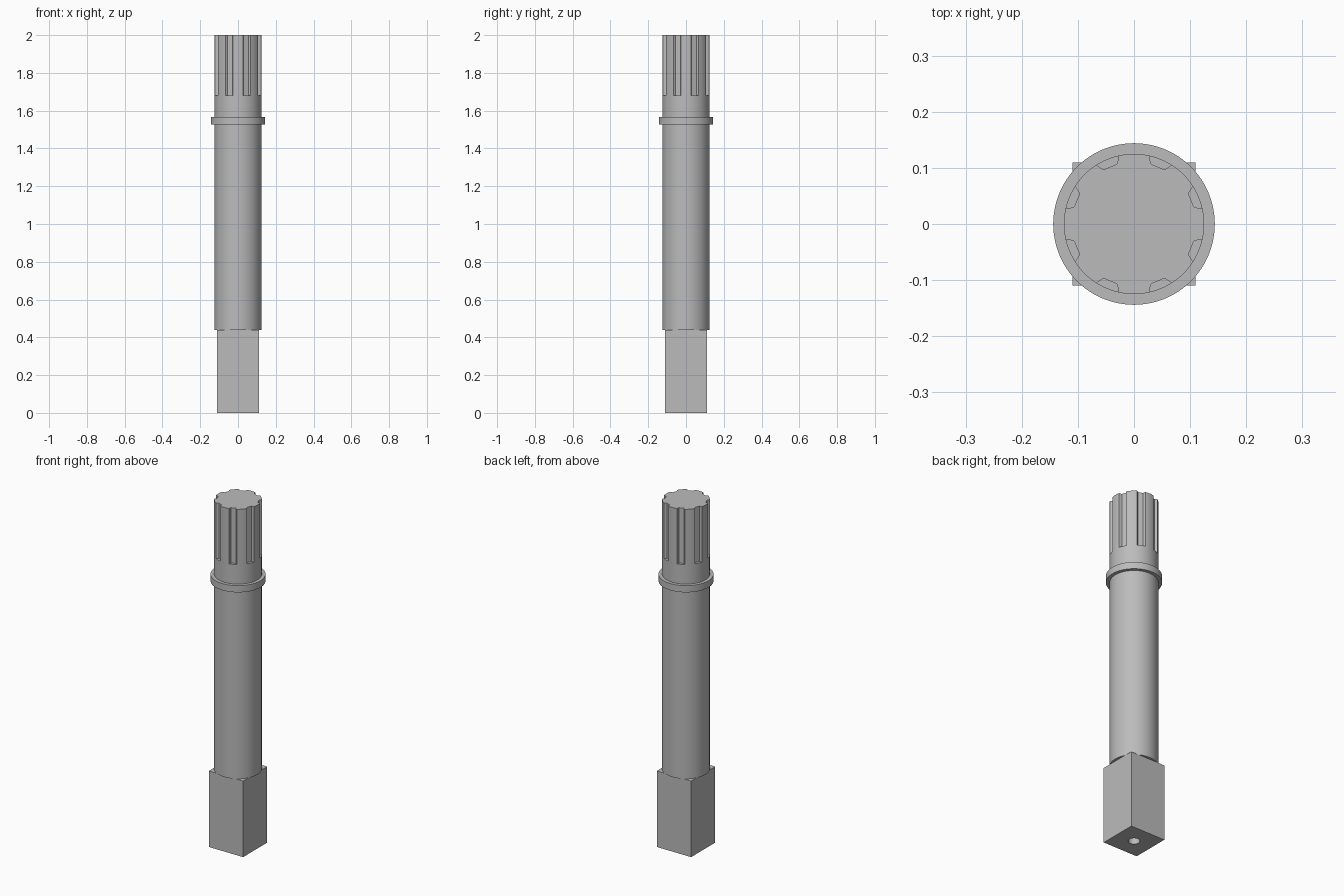
import bpy
import math

old = bpy.data.objects.get("Cube")
if old:
    bpy.data.objects.remove(old, do_unlink=True)

steel = bpy.data.materials.new("grey steel")
steel.use_nodes = True
GREY = (0.5, 0.5, 0.5, 1)
steel.diffuse_color = GREY
steel.node_tree.nodes["Principled BSDF"].inputs["Base Color"].default_value = GREY


def prism(name, sections):
    """Capped solid through matching outlines, given as (z, [(x, y), ...]) from bottom to top."""
    n = len(sections[0][1])
    verts = [(x, y, z) for z, outline in sections for x, y in outline]
    faces = [tuple(reversed(range(n))), tuple(range(len(verts) - n, len(verts)))]
    for s in range(len(sections) - 1):
        for i in range(n):
            a, b = s * n + i, s * n + (i + 1) % n
            faces.append((a, b, b + n, a + n))
    mesh = bpy.data.meshes.new(name)
    mesh.from_pydata(verts, [], faces)
    mesh.materials.append(steel)
    obj = bpy.data.objects.new(name, mesh)
    bpy.context.collection.objects.link(obj)
    return obj


def polar(radius, degrees):
    a = math.radians(degrees)
    return (radius * math.cos(a), radius * math.sin(a))


def circle(radius, count=96):
    return [polar(radius, 360 * i / count) for i in range(count)]


def smooth(obj):
    bpy.ops.object.select_all(action='DESELECT')
    obj.select_set(True)
    bpy.context.view_layer.objects.active = obj
    bpy.ops.object.shade_smooth_by_angle(angle=math.radians(20))


SHAFT_R = 0.125
HALF = 0.11
SQUARE_TOP = 0.44
SPLINE_Z = 1.68

# Square drive end with a drilled centre hole in its underside
square = [(-HALF, -HALF), (HALF, -HALF), (HALF, HALF), (-HALF, HALF)]
drive = prism("square_drive_end", [(0, square), (SQUARE_TOP, square)])
drill = prism("centre_hole_cutter", [(-0.05, circle(0.03, 32)), (0.08, circle(0.03, 32)),
                                     (0.097, circle(0.001, 32))])
cut = drive.modifiers.new("centre hole", 'BOOLEAN')
cut.operation = 'DIFFERENCE'
cut.solver = 'EXACT'
cut.object = drill
bpy.context.view_layer.objects.active = drive
bpy.ops.object.modifier_apply(modifier=cut.name)
bpy.data.objects.remove(drill, do_unlink=True)
smooth(drive)

# Round shaft and its stop collar
smooth(prism("shaft", [(SQUARE_TOP, circle(SHAFT_R)), (SPLINE_Z, circle(SHAFT_R))]))
smooth(prism("collar", [(1.528, circle(0.144)), (1.567, circle(0.144))]))

# Splined head: eight wide teeth split by shallow flared grooves
outline = []
for tooth in range(8):
    mid = tooth * 45
    outline += [polar(SHAFT_R, mid + step * 12.5 / 4) for step in range(-4, 5)]
    outline += [polar(0.111, mid + 15.7), polar(0.111, mid + 29.3)]
smooth(prism("splined_head", [(SPLINE_Z, outline), (2, outline)]))
